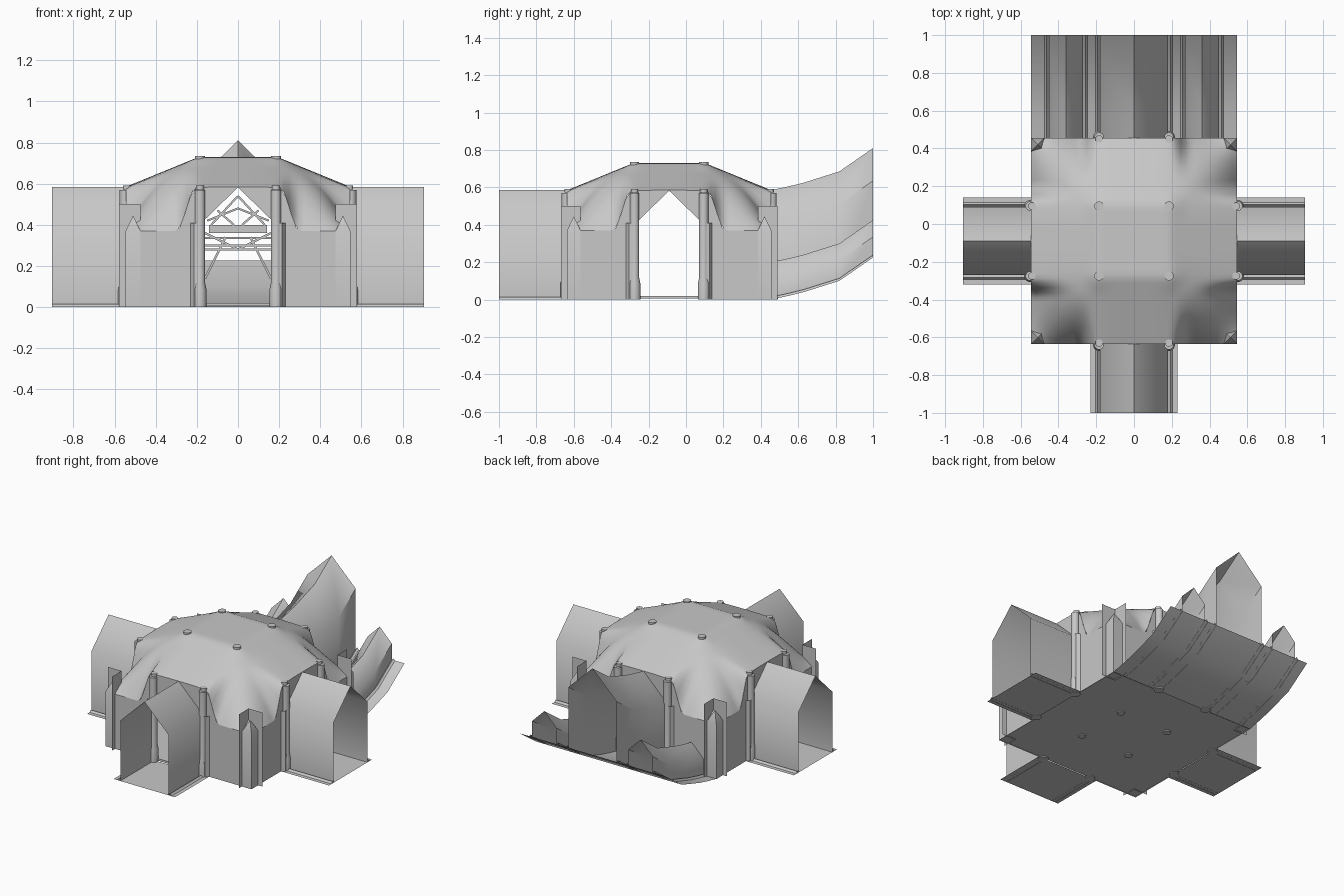
import bpy, bmesh, math
from mathutils import Vector, Matrix

if "Cube" in bpy.data.objects:
    bpy.data.objects.remove(bpy.data.objects["Cube"])

CY = -0.09        # room centre on y
HALF = 0.545      # half width of room
WALL = 0.37       # wall height
DOME = 0.36       # dome rise
APEX, EAVE, GW = 0.585, 0.41, 0.18   # passage gable

grey = bpy.data.materials.new("plain grey")
grey.use_nodes = True
grey.diffuse_color = (0.58, 0.58, 0.58, 1)
grey.node_tree.nodes["Principled BSDF"].inputs["Base Color"].default_value = (0.58, 0.58, 0.58, 1)


def place(k, t, d, z):
    """Point on side k: t along the wall, d outward from the room centre."""
    p = Matrix.Rotation(k * math.pi / 2, 3, 'Z') @ Vector((t, -d, z))
    return p + Vector((0, CY, 0))


def finish(name, bm, angle=50):
    me = bpy.data.meshes.new(name)
    bm.to_mesh(me)
    bm.free()
    ob = bpy.data.objects.new(name, me)
    bpy.context.collection.objects.link(ob)
    me.materials.append(grey)
    bpy.ops.object.select_all(action='DESELECT')
    ob.select_set(True)
    bpy.context.view_layer.objects.active = ob
    bpy.ops.object.shade_smooth_by_angle(angle=math.radians(angle))
    return ob


def add_sheet(bm, rows):
    grid = [[bm.verts.new(p) for p in row] for row in rows]
    for a, b in zip(grid, grid[1:]):
        for i in range(len(a) - 1):
            bm.faces.new((a[i], a[i + 1], b[i + 1], b[i]))


def sheet(name, rows, angle=50):
    bm = bmesh.new()
    add_sheet(bm, rows)
    bmesh.ops.recalc_face_normals(bm, faces=bm.faces)
    return finish(name, bm, angle)


def lathe(name, profile, spot, sides=14):
    """Turned part from (radius, height) pairs, closed at both ends."""
    bm = bmesh.new()
    rings = []
    for r, z in profile:
        rings.append([bm.verts.new(spot + Vector((r * math.cos(a), r * math.sin(a), z)))
                      for a in (2 * math.pi * i / sides for i in range(sides))])
    for a, b in zip(rings, rings[1:]):
        for i in range(sides):
            j = (i + 1) % sides
            bm.faces.new((a[i], a[j], b[j], b[i]))
    bm.faces.new(rings[0][::-1])
    bm.faces.new(rings[-1])
    return finish(name, bm)


def box(name, lo, hi):
    bm = bmesh.new()
    bmesh.ops.create_cube(bm, size=1)
    for v in bm.verts:
        v.co = Vector([lo[i] if v.co[i] < 0 else hi[i] for i in range(3)])
    return finish(name, bm, 30)


def beam(name, a, b, w=0.01):
    bm = bmesh.new()
    a, b = Vector(a), Vector(b)
    bmesh.ops.create_cube(bm, size=1)
    turn = (b - a).to_track_quat('Z', 'Y').to_matrix().to_4x4()
    size = Matrix.Diagonal((w, w, (b - a).length, 1))
    bmesh.ops.transform(bm, matrix=Matrix.Translation((a + b) / 2) @ turn @ size, verts=bm.verts)
    return finish(name, bm, 30)


# dome height over the square room, raised where it meets the four passages
def ease(v):
    s = min(1, max(0, (0.55 - abs(v)) / 0.17))
    return s * s * (3 - 2 * s)


def section(u, w):
    low = 1 - abs(u) ** 3.5
    high = 1 - 0.403 * max(0, (abs(u) - 0.35) / 0.65)
    return low + (high - low) * w


def dome_z(x, y):
    u, v = x / HALF, y / HALF
    return WALL + DOME * section(u, ease(v)) * section(v, ease(u))


N = 44
steps = [HALF * (2 * i / N - 1) for i in range(N + 1)]
sheet("dome_roof", [[(x, y + CY, dome_z(x, y)) for x in steps] for y in steps], 60)


# walls with gabled openings
def opening(t):
    return APEX - abs(t) * (APEX - EAVE) / GW


for k in range(4):
    bm = bmesh.new()
    for s in (-1, 1):
        outer = [s * (GW + (HALF - GW) * i / 14) for i in range(15)]
        add_sheet(bm, [[place(k, t, HALF, 0) for t in outer],
                       [place(k, t, HALF, dome_z(t, HALF)) for t in outer]])
        inner = [s * GW * i / 8 for i in range(9)]
        add_sheet(bm, [[place(k, t, HALF, opening(t) - 0.003) for t in inner],
                       [place(k, t, HALF, dome_z(t, HALF)) for t in inner]])
    finish("wall", bm, 30)

# floor slab
box("room_floor", (-HALF, CY - HALF, 0.006), (HALF, CY + HALF, 0.02))


# passages: gabled shell and floor, with an optional rising path
def passage(name, k, path, centre, half, eave, apex, floor_half):
    shape = [(-half, 0), (-half, eave), (0, apex), (half, eave), (half, 0)]
    sheet(name + "_shell", [[place(k, centre + t, d, z + up) for t, z in shape] for d, up in path])
    if floor_half:
        sheet(name + "_floor", [[place(k, centre + s * floor_half, d, up + 0.001) for s in (-1, 1)]
                                for d, up in path])
    # rails under both edges
    for s in (-1, 1):
        t = centre + s * (half + 0.012)
        sheet(name + "_rail", [[place(k, t - 0.012, d, up), place(k, t, d, up + 0.014),
                                place(k, t + 0.012, d, up)] for d, up in path], 30)


for k, end, name in ((0, 0.91, "front"), (1, 0.905, "left"), (3, 0.905, "right")):
    passage(name + "_passage", k, [(HALF, 0), (end, 0)], 0, GW, EAVE, APEX, 0.23)

rise = [(HALF, 0), (0.63, 0.018), (0.72, 0.04), (0.91, 0.1), (1.09, 0.225)]
passage("back_passage", 2, rise, 0, GW, EAVE, APEX, HALF)
for s in (-1, 1):
    passage("back_side_duct", 2, rise, s * 0.36, 0.09, 0.11, 0.2, 0)

# columns beside each passage, with knobs at the dome edge
for k in range(4):
    for s in (-1, 1):
        lathe("column", [(0.032, 0), (0.032, 0.085), (0.025, 0.12), (0.025, 0.57)],
              place(k, s * 0.185, 0.55, 0))
        lathe("edge_knob", [(0.02, 0.572), (0.02, 0.59)], place(k, s * 0.185, 0.54, 0))
        # slanted jamb behind each column
        sheet("door_jamb", [[place(k, s * t, d, z) for t, d in
                             ((0.23, 0.545), (0.215, 0.568), (0.18, 0.572))] for z in (0, 0.41)], 30)

# knobs on the dome and feet below the floor
for sx in (-1, 1):
    for sy in (-1, 1):
        spot = Vector((sx * 0.185, CY + sy * 0.185, 0))
        lathe("dome_knob", [(0.025, 0.70), (0.025, 0.735)], spot)
        lathe("floor_foot", [(0.025, 0), (0.025, 0.01)], spot)

# corner fins and capped corner posts
for k in range(4):
    fin = [(0.475, 0.578), (0.475, 0.475), (0.578, 0.475)]
    sheet("corner_fin", [[place(k, t, d, z) for t, d in fin] for z in (0, 0.5)], 30)
    spot = place(k, 0.51, 0.51, 0)
    bm = bmesh.new()
    ring = [(-1, -1), (1, -1), (1, 1), (-1, 1)]
    low, top = [[bm.verts.new(spot + Vector((0.036 * a, 0.036 * b, z))) for a, b in ring]
                for z in (0, WALL)]
    tip = bm.verts.new(spot + Vector((0, 0, 0.445)))
    for i in range(4):
        j = (i + 1) % 4
        bm.faces.new((low[i], low[j], top[j], top[i]))
        bm.faces.new((top[i], top[j], tip))
    finish("corner_post", bm, 30)

# trussed gate in the back opening
gate_y = CY + HALF - 0.01
box("gate_header", (-0.14, gate_y - 0.012, 0.36), (0.14, gate_y + 0.012, 0.4))
for z in (0.28, 0.3, 0.335):
    beam("gate_bar", (-0.165, gate_y, z), (0.165, gate_y, z))
for s in (-1, 1):
    for a, za, b, zb in ((0.16, 0.14, 0.06, 0.34), (0.16, 0.36, 0, 0.28), (0.15, 0.42, 0, 0.48),
                         (0.13, 0.4, 0, 0.54), (0.02, 0.4, 0.1, 0.47)):
        beam("gate_brace", (s * a, gate_y, za), (s * b, gate_y, zb))
